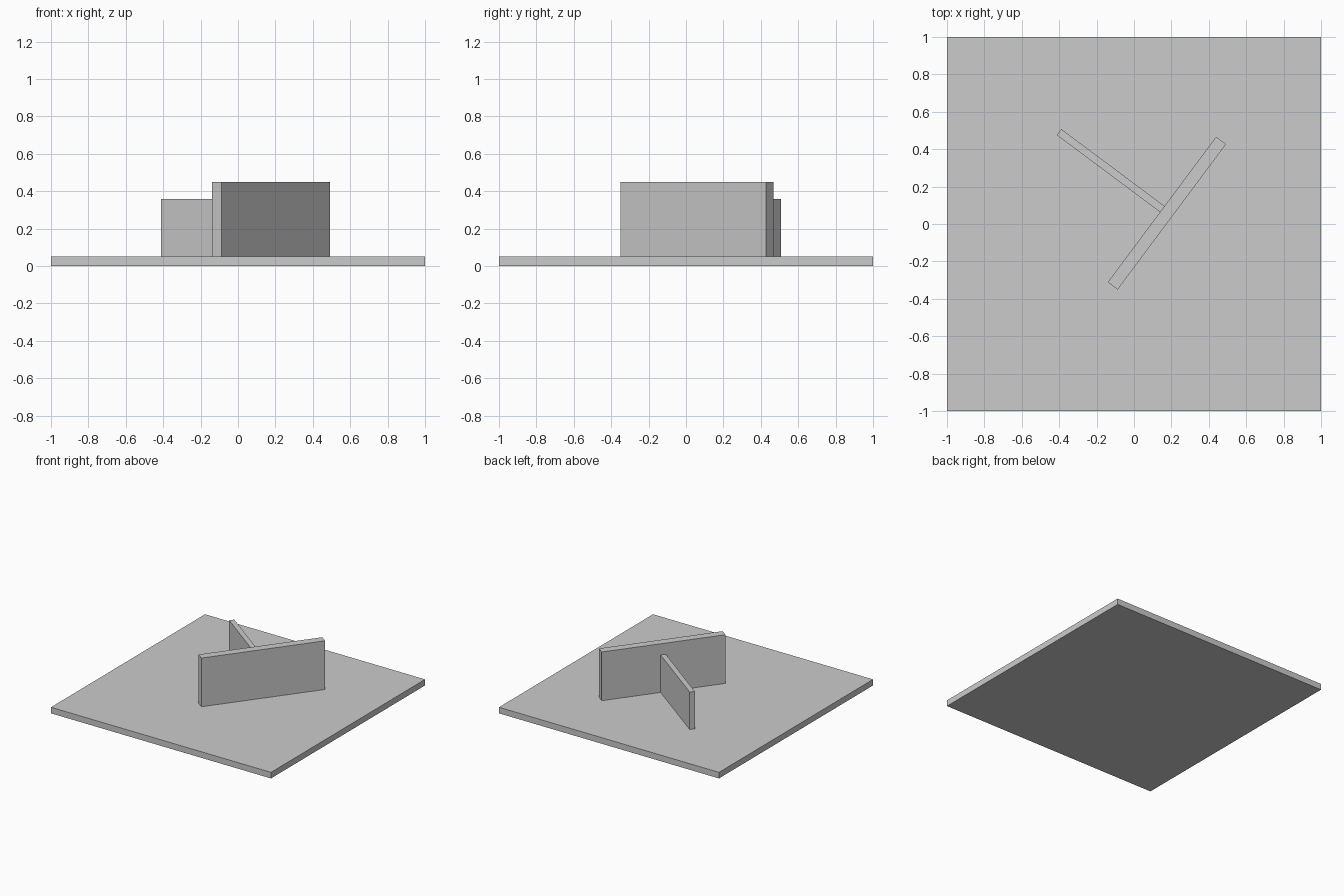
import bpy
import math

cube = bpy.data.objects.get("Cube")
if cube:
    bpy.data.objects.remove(cube, do_unlink=True)

grey = bpy.data.materials.new("plain grey")
grey.use_nodes = True
colour = (0.6, 0.6, 0.6, 1.0)
grey.diffuse_color = colour
grey.node_tree.nodes["Principled BSDF"].inputs["Base Color"].default_value = colour

BASE_TOP = 0.05


def slab(name, centre, length, thickness, bottom, top, angle=0.0):
    """Upright box, its length turned by angle about z."""
    bpy.ops.mesh.primitive_cube_add(size=1)
    obj = bpy.context.object
    obj.name = name
    obj.scale = (length, thickness, top - bottom)
    obj.location = (*centre, (top + bottom) / 2)
    obj.rotation_euler.z = math.radians(angle)
    obj.data.materials.append(grey)
    return obj


# Square ground plate
slab("base_plate", (0, 0), 2, 2, 0, BASE_TOP)

# Tall wall, and the lower, thinner wall meeting its middle at a right angle
slab("main_wall", (0.176, 0.058), 0.97, 0.066, BASE_TOP, 0.45, 53.3)
slab("side_wall", (-0.124, 0.285), 0.69, 0.04, BASE_TOP, 0.358, -36.7)
